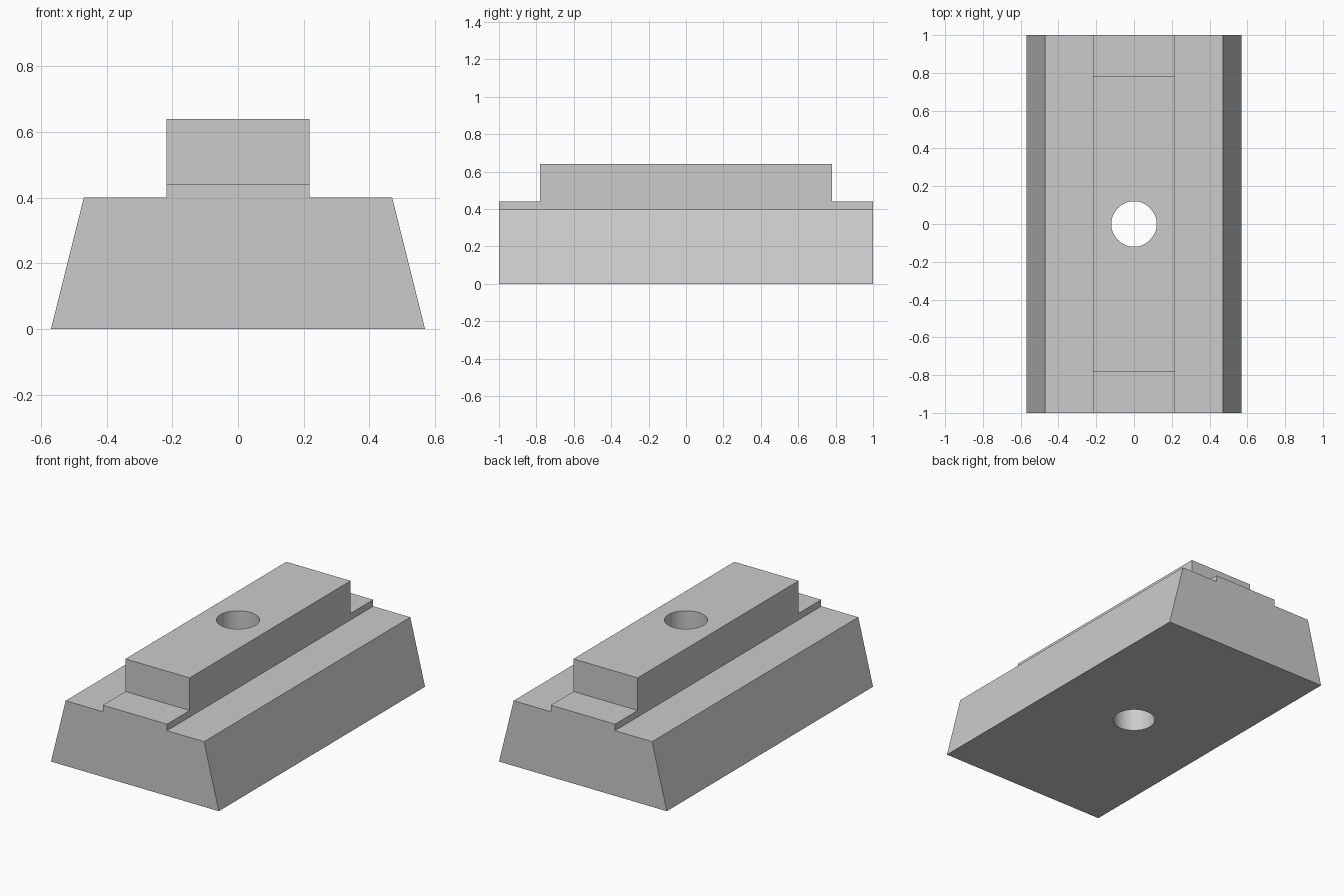
import bpy
import bmesh
from mathutils import Matrix

cube = bpy.data.objects.get("Cube")
if cube:
    bpy.data.objects.remove(cube, do_unlink=True)

# Single grey material
grey = bpy.data.materials.new("plain_grey")
grey.use_nodes = True
colour = (0.6, 0.6, 0.6, 1.0)
grey.diffuse_color = colour
grey.node_tree.nodes["Principled BSDF"].inputs["Base Color"].default_value = colour

HALF_LENGTH = 1.0
RAIL_HALF_LENGTH = 0.78
BASE_HALF, SHOULDER_HALF, RAIL_HALF = 0.57, 0.47, 0.218
SHOULDER_Z, STEP_Z, TOP_Z = 0.4, 0.44, 0.64
HOLE_RADIUS = 0.12


def make_object(name, bm):
    bmesh.ops.recalc_face_normals(bm, faces=bm.faces)
    mesh = bpy.data.meshes.new(name)
    bm.to_mesh(mesh)
    bm.free()
    mesh.materials.append(grey)
    obj = bpy.data.objects.new(name, mesh)
    bpy.context.collection.objects.link(obj)
    return obj


def activate(obj):
    bpy.ops.object.select_all(action="DESELECT")
    obj.select_set(True)
    bpy.context.view_layer.objects.active = obj


def cut(obj, cutter):
    cutter.hide_render = True
    mod = obj.modifiers.new("cut", "BOOLEAN")
    mod.operation = "DIFFERENCE"
    mod.solver = "EXACT"
    mod.object = cutter
    activate(obj)
    bpy.ops.object.modifier_apply(modifier=mod.name)
    bpy.data.objects.remove(cutter, do_unlink=True)


# Block with sloped sides and a raised centre rail, extruded along y
right_half = [(BASE_HALF, 0), (SHOULDER_HALF, SHOULDER_Z),
              (RAIL_HALF, SHOULDER_Z), (RAIL_HALF, TOP_Z)]
profile = right_half + [(-x, z) for x, z in reversed(right_half)]
bm = bmesh.new()
section = bm.faces.new([bm.verts.new((x, -HALF_LENGTH, z)) for x, z in profile])
extruded = bmesh.ops.extrude_face_region(bm, geom=[section], use_keep_orig=True)
moved = [v for v in extruded["geom"] if isinstance(v, bmesh.types.BMVert)]
bmesh.ops.translate(bm, verts=moved, vec=(0, 2 * HALF_LENGTH, 0))
block = make_object("slide_block", bm)

# Lowered steps at both ends of the rail
for side in (-1, 1):
    bm = bmesh.new()
    centre = (0, side * (RAIL_HALF_LENGTH + 0.25), STEP_Z + 0.25)
    bmesh.ops.create_cube(bm, size=1, matrix=Matrix.Translation(centre)
                          @ Matrix.Diagonal((1, 0.5, 0.5, 1)))
    cut(block, make_object("step_cutter", bm))

# Vertical through hole
bm = bmesh.new()
bmesh.ops.create_cone(bm, cap_ends=True, segments=64, radius1=HOLE_RADIUS,
                      radius2=HOLE_RADIUS, depth=2)
cut(block, make_object("hole_cutter", bm))

activate(block)
bpy.ops.object.shade_smooth_by_angle(angle=0.5)
